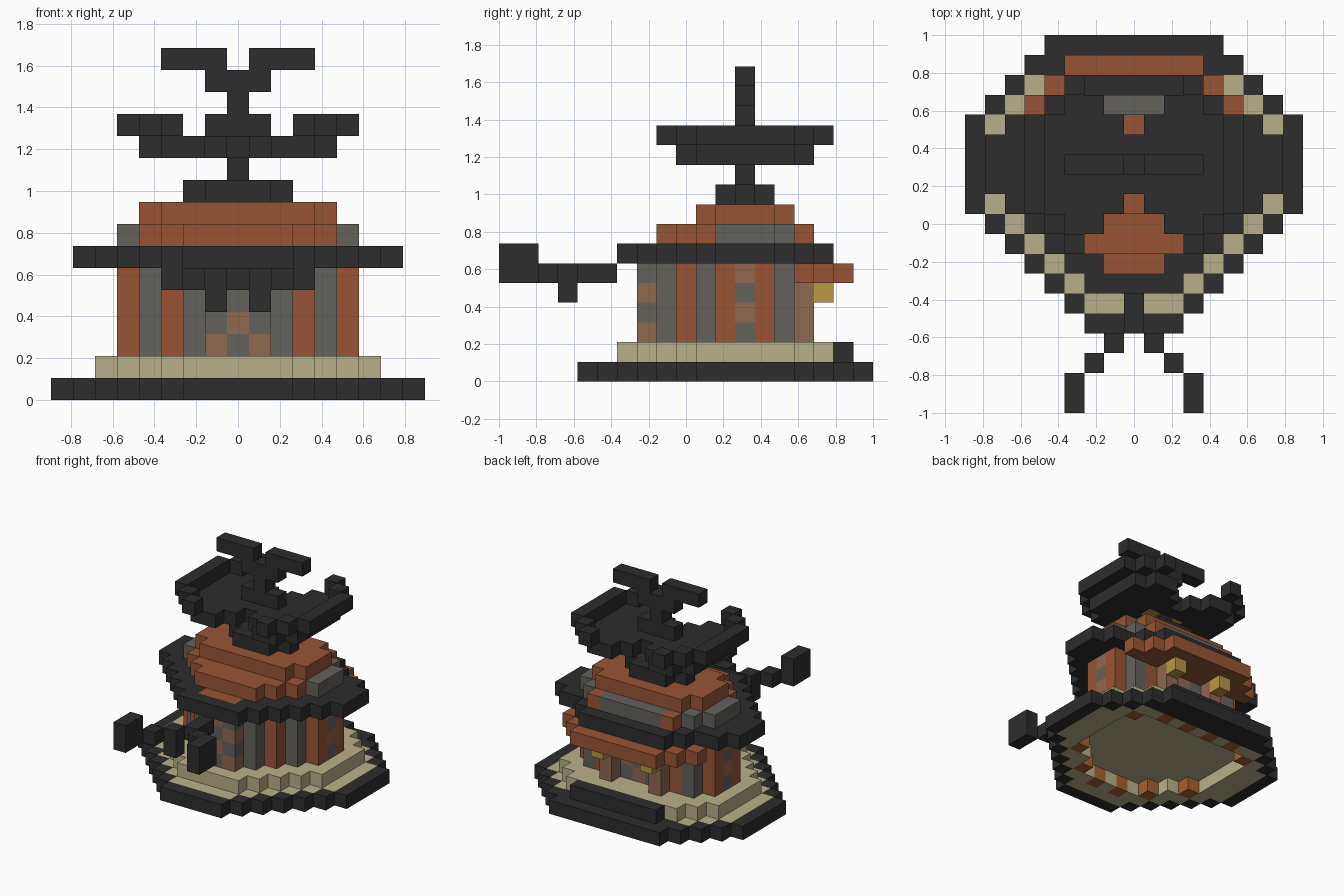
import bpy
import bmesh

cube = bpy.data.objects.get("Cube")
if cube:
    bpy.data.objects.remove(cube)

V = 2 / 19  # edge of one block


def material(name, r, g, b):
    m = bpy.data.materials.new(name)
    m.use_nodes = True
    m.diffuse_color = (r, g, b, 1)
    bsdf = next(n for n in m.node_tree.nodes if n.type == 'BSDF_PRINCIPLED')
    bsdf.inputs["Base Color"].default_value = (r, g, b, 1)
    bsdf.inputs["Roughness"].default_value = 0.9
    return m


PALETTE = {
    "charcoal": material("charcoal", .026, .026, .026),
    "rust": material("rust", .314, .09, .036),
    "sand": material("sand", .485, .434, .246),
    "stone": material("stone", .127, .122, .107),
    "timber": material("timber", .275, .138, .076),
    "lamp_yellow": material("lamp_yellow", .49, .314, .058),
    "ember": material("ember", .38, .12, .03),
}
blocks = {}  # block position -> (part, colour)


def put(part, colour, cells):
    for c in cells:
        blocks[c] = (part, colour)


def span(j, k, hi, lo=0):
    """Mirrored row of blocks with lo <= |i| <= hi."""
    return [(i, j, k) for i in range(-hi, hi + 1) if abs(i) >= lo]


def slab(k, first_j, widths):
    """Layer built from half widths, one for each row from front to back."""
    return [c for n, w in enumerate(widths) for c in span(first_j + n, k, w)]


def erode(cells):
    s = set(cells)
    return [(i, j, k) for i, j, k in cells
            if {(i + 1, j, k), (i - 1, j, k), (i, j + 1, k), (i, j - 1, k)} <= s]


# Base: dark rim, sand ring, alternating footing and a hollow underside
base = slab(0, -5, [2, 3, 4, 5, 6, 7, 8, 8, 8, 8, 8, 7, 6, 5, 4])
ring = erode(base)
footing = erode(ring)
hollow = set(erode(footing))
put("base_rim", "charcoal", base)
put("base_ring", "sand", [c for c in ring if c[1] < 8])
for c in footing:
    if c in hollow:
        del blocks[c]
    else:
        put("footing", "ember" if c[0] % 2 else "sand", [c])

# Raised deck and back step
put("deck", "sand", [(i, j, 1) for i, j, k in footing])
put("back_step", "charcoal", span(8, 1, 3))

# Walls: vertical pillars with chequered panels
for k in range(2, 6):
    for c in slab(k, -2, [1, 2, 3, 4, 5, 5, 5, 4]):
        i, j = abs(c[0]), c[1]
        if i <= 1 or (i == 5 and j == 3):
            colour = "timber" if (i + j + k) % 2 else "stone"
        elif i == 2 and j == 5:
            colour = "timber"
        else:
            colour = "rust" if i % 2 else "stone"
        put("walls", colour, [c])

# Back porch: posts, awning and hanging lamps
for k in range(2, 5):
    put("porch_posts", "timber", span(6, k, 2, 2))
put("awning", "rust", slab(5, 6, [5, 4, 3]))
put("lamps", "lamp_yellow", span(7, 4, 2, 2))

# Lower roof with a dark eave
put("eave", "charcoal", slab(6, -3, [2, 3, 4, 5, 6, 7, 7, 7, 6, 4, 3]))
put("roof_inset", "rust", slab(6, -2, [1, 2, 3, 4, 5, 5, 5, 4, 2]))

# Stepped upper roof with stone sides and back
put("roof_step", "rust", slab(7, -1, [2, 3, 4, 4, 4, 4, 4, 3]))
for j in (2, 3, 4):
    put("roof_step", "stone", span(j, 7, 5, 5))
put("roof_step", "stone", span(5, 7, 4, 4) + span(6, 7, 2))
put("roof_top", "rust", slab(8, 1, [3, 4, 4, 4, 3]))

# Mast and its foot
put("mast_foot", "charcoal", slab(9, 2, [1, 2, 1]))
put("mast", "charcoal", [(0, 3, 10), (0, 3, 13)])

# Crown dish, notched front and back, with a raised rim on both sides
for d, hi, lo in ((0, 4, 0), (1, 4, 0), (2, 4, 1), (3, 3, 2)):
    for j in {3 - d, 3 + d}:
        put("crown_dish", "charcoal", span(j, 11, hi, lo))
for d, hi, lo in ((0, 5, 5), (1, 5, 5), (2, 5, 5), (3, 4, 4), (4, 3, 3)):
    for j in {3 - d, 3 + d}:
        put("crown_rim", "charcoal", span(j, 12, hi, lo))
put("crown_lamps", "lamp_yellow", span(3, 11, 1, 1))
put("crown_hub", "charcoal", span(3, 12, 1))

# Forked finial
put("finial", "charcoal", span(3, 14, 1) + span(3, 15, 3, 1))

# Forked front arm with square ends
put("front_arm", "charcoal", [(0, -4, 5), (0, -5, 5)])
put("front_arm", "charcoal", span(-6, 5, 1, 1) + span(-6, 4, 1, 1) + span(-7, 5, 2, 2))
for j in (-8, -9):
    for k in (5, 6):
        put("front_arm", "charcoal", span(j, k, 3, 3))


def build(part):
    """Make a mesh from the open sides of one part's blocks."""
    cells = {c: col for c, (p, col) in blocks.items() if p == part}
    colours = sorted(set(cells.values()))
    bm = bmesh.new()
    verts = {}
    for c, col in cells.items():
        for axis in range(3):
            for side in (0, 1):
                near = list(c)
                near[axis] += 2 * side - 1
                if tuple(near) in blocks:
                    continue
                u, w = (axis + 1) % 3, (axis + 2) % 3
                loop = []
                for a, b in ((0, 0), (1, 0), (1, 1), (0, 1)):
                    p = list(c)
                    p[axis] += side
                    p[u] += a
                    p[w] += b
                    p = tuple(p)
                    if p not in verts:
                        verts[p] = bm.verts.new(((p[0] - .5) * V, (p[1] - .5) * V, p[2] * V))
                    loop.append(verts[p])
                face = bm.faces.new(loop if side else loop[::-1])
                face.material_index = colours.index(col)
    mesh = bpy.data.meshes.new(part)
    bm.to_mesh(mesh)
    bm.free()
    for col in colours:
        mesh.materials.append(PALETTE[col])
    bpy.context.collection.objects.link(bpy.data.objects.new(part, mesh))


for part in sorted({p for p, col in blocks.values()}):
    build(part)
